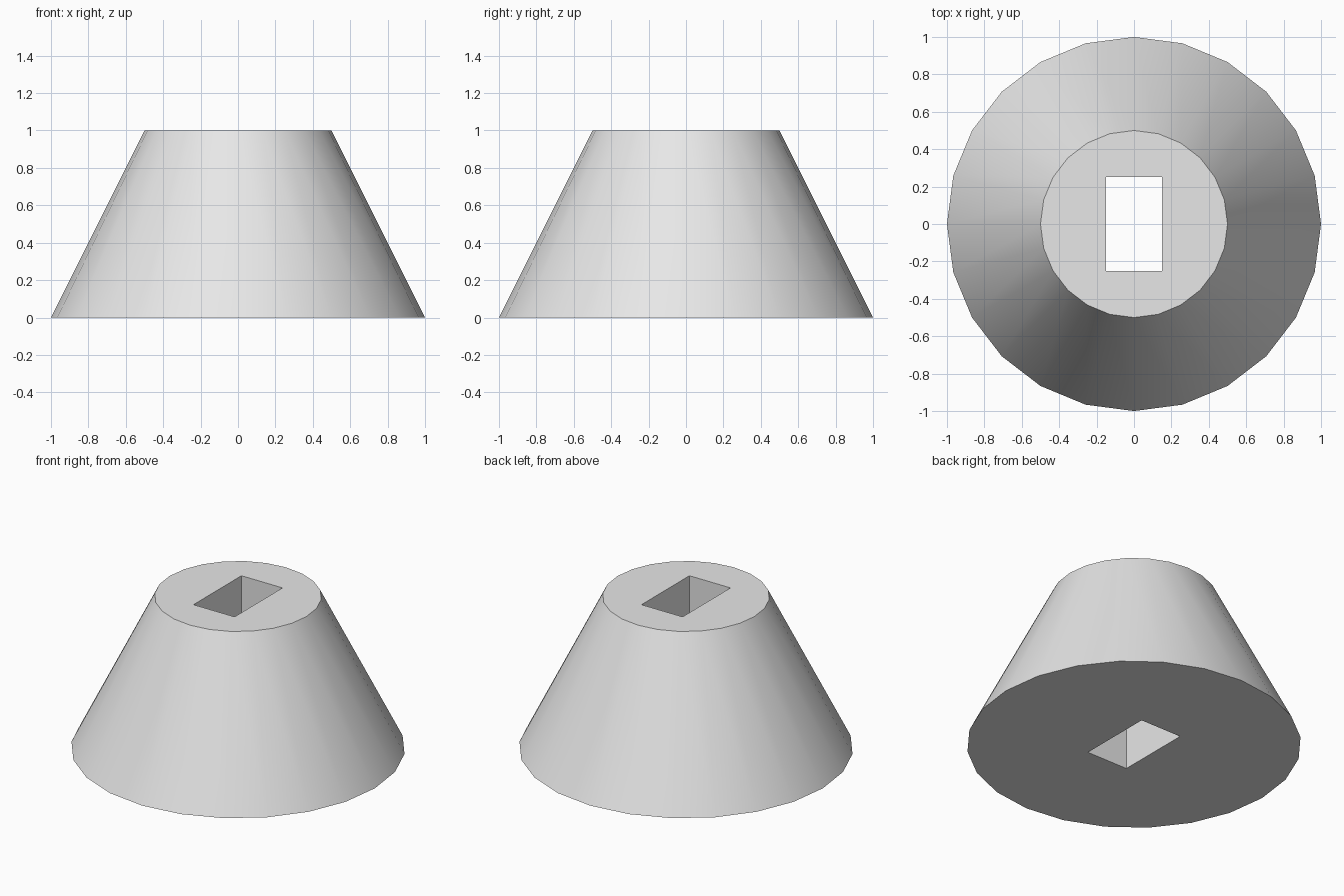
import bpy
import math

default_cube = bpy.data.objects.get("Cube")
if default_cube:
    bpy.data.objects.remove(default_cube, do_unlink=True)

HEIGHT = 1.0

# Plain grey material
grey = bpy.data.materials.new("light_grey")
grey.use_nodes = True
colour = (0.8, 0.8, 0.8, 1.0)
grey.diffuse_color = colour
grey.node_tree.nodes["Principled BSDF"].inputs["Base Color"].default_value = colour

# Rectangular cutter for the slot
bpy.ops.mesh.primitive_cube_add(size=1, location=(0, 0, HEIGHT / 2))
cutter = bpy.context.object
cutter.name = "slot_cutter"
cutter.scale = (0.3, 0.5, HEIGHT * 2)
cutter.hide_render = True

# Tapered body
bpy.ops.mesh.primitive_cone_add(vertices=24, radius1=1.0, radius2=0.5,
                                depth=HEIGHT, location=(0, 0, HEIGHT / 2))
body = bpy.context.object
body.name = "tapered_body"
body.data.materials.append(grey)

# Slot cut straight through from top to bottom
slot = body.modifiers.new("slot", 'BOOLEAN')
slot.operation = 'DIFFERENCE'
slot.solver = 'EXACT'
slot.object = cutter
bpy.ops.object.modifier_apply(modifier=slot.name)
bpy.data.objects.remove(cutter, do_unlink=True)

# Smooth sides with crisp rims
bpy.ops.object.shade_smooth_by_angle(angle=math.radians(30))
